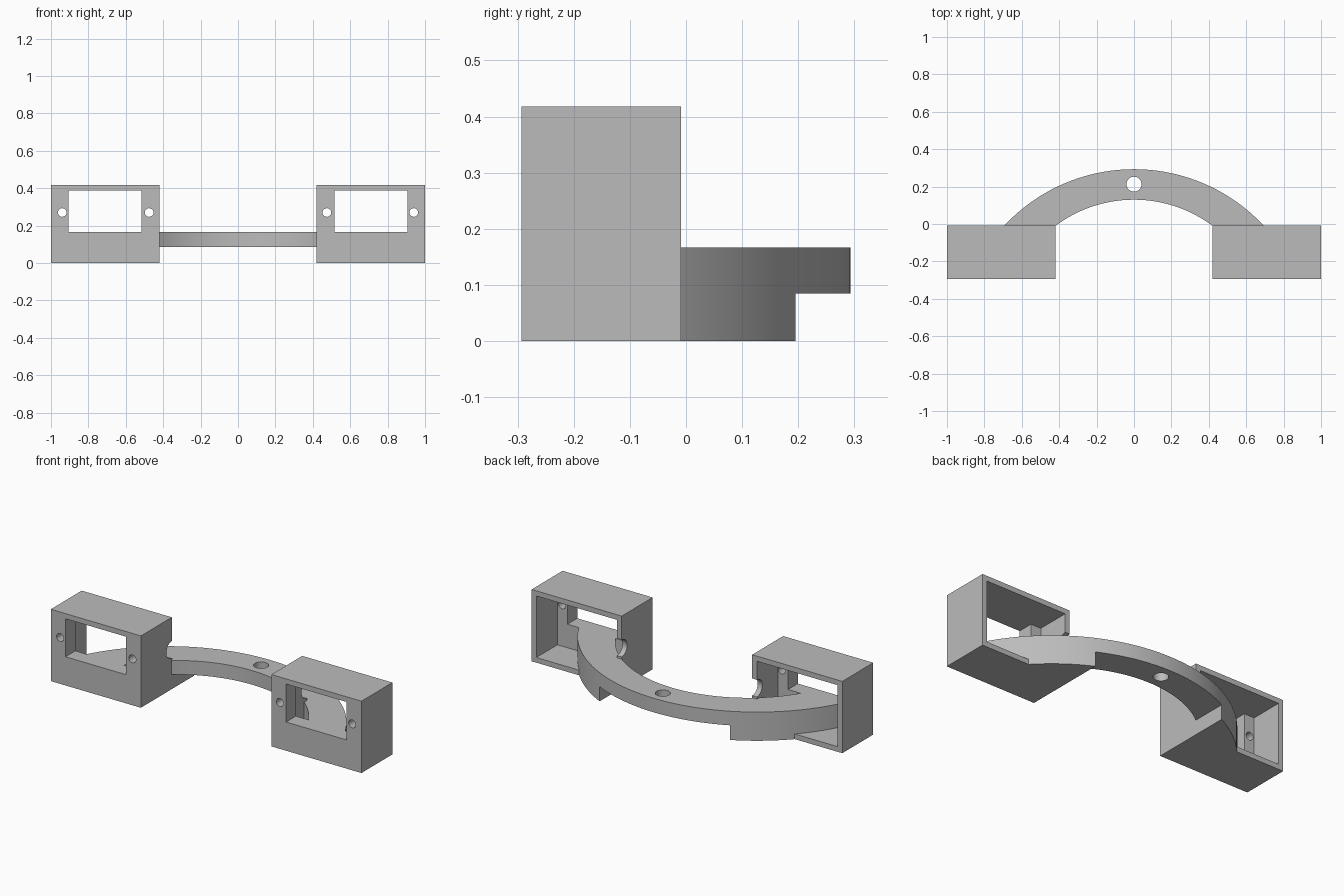
import bpy, bmesh, math
from mathutils import Matrix

cube = bpy.data.objects.get("Cube")
if cube:
    bpy.data.objects.remove(cube, do_unlink=True)

grey = bpy.data.materials.new("plain grey")
grey.use_nodes = True
colour = (0.5, 0.5, 0.5, 1)
grey.diffuse_color = colour
grey.node_tree.nodes["Principled BSDF"].inputs["Base Color"].default_value = colour


def add_object(name, bm):
    bmesh.ops.recalc_face_normals(bm, faces=bm.faces)
    mesh = bpy.data.meshes.new(name)
    bm.to_mesh(mesh)
    bm.free()
    mesh.materials.append(grey)
    obj = bpy.data.objects.new(name, mesh)
    bpy.context.collection.objects.link(obj)
    return obj


def box(name, low, high):
    bm = bmesh.new()
    bmesh.ops.create_cube(bm, size=1)
    for v in bm.verts:
        v.co = [lo + (c + 0.5) * (hi - lo) for c, lo, hi in zip(v.co, low, high)]
    return add_object(name, bm)


def rod(name, centre, radius, length, axis):
    turn = {"X": Matrix.Rotation(math.pi / 2, 4, "Y"),
            "Y": Matrix.Rotation(math.pi / 2, 4, "X"),
            "Z": Matrix.Identity(4)}[axis]
    bm = bmesh.new()
    bmesh.ops.create_cone(bm, cap_ends=True, segments=32, radius1=radius, radius2=radius,
                          depth=length, matrix=Matrix.Translation(centre) @ turn)
    return add_object(name, bm)


def apply_modifiers(obj):
    bpy.ops.object.select_all(action="DESELECT")
    bpy.context.view_layer.objects.active = obj
    obj.select_set(True)
    for mod in list(obj.modifiers):
        bpy.ops.object.modifier_apply(modifier=mod.name)


def cut(obj, cutters):
    for cutter in cutters:
        mod = obj.modifiers.new("cut", "BOOLEAN")
        mod.operation = "DIFFERENCE"
        mod.solver = "EXACT"
        mod.object = cutter
    apply_modifiers(obj)
    for cutter in cutters:
        bpy.data.objects.remove(cutter, do_unlink=True)


def arc_points(radius, centre_y, end_y, steps=48):
    # arc from right to left, symmetric about x = 0
    half = math.acos((end_y - centre_y) / radius)
    angles = [half * (1 - 2 * i / steps) for i in range(steps + 1)]
    return [(radius * math.sin(a), centre_y + radius * math.cos(a)) for a in angles]


FRONT, BACK, HEIGHT, WALL = -0.293, -0.009, 0.418, 0.03
INNER, OUTER, SILL = 0.42, 1.0, 0.167
POST_BACK = FRONT + 0.09

# Open-backed housings with a thick front wall, window and screw holes
housing = box("housings", (INNER, FRONT, 0), (OUTER, BACK, HEIGHT))
cut(housing, [
    box("cavity", (INNER + WALL, POST_BACK, WALL), (OUTER - WALL, 0.1, HEIGHT - WALL)),
    box("window", (0.515, -0.4, SILL), (0.905, -0.15, HEIGHT - WALL)),
    rod("inner_screw", (0.475, -0.25, 0.27), 0.023, 0.3, "Y"),
    rod("outer_screw", (0.94, -0.25, 0.27), 0.023, 0.3, "Y"),
    # cable notch in the inner side wall
    rod("cable_notch", (INNER, BACK, 0.23), 0.05, 0.15, "X"),
])
mirror = housing.modifiers.new("mirror", "MIRROR")
mirror.use_axis[0] = True
apply_modifiers(housing)

# Curved bridge running into both housings
outline = arc_points(0.948, -0.655, -0.21) + arc_points(0.70, -0.57, -0.21)[::-1]
bm = bmesh.new()
face = bm.faces.new([bm.verts.new((x, y, 0)) for x, y in outline])
top = bmesh.ops.extrude_face_region(bm, geom=[face])
bmesh.ops.translate(bm, vec=(0, 0, SILL),
                    verts=[g for g in top["geom"] if isinstance(g, bmesh.types.BMVert)])
bridge = add_object("curved_bridge", bm)
cut(bridge, [
    box("underside", (-INNER, -0.5, -0.1), (INNER, 0.5, 0.085)),
    rod("centre_hole", (0, 0.213, 0.1), 0.04, 0.4, "Z"),
])

# Smooth the round surfaces, keep the corners crisp
for obj in (housing, bridge):
    bpy.ops.object.select_all(action="DESELECT")
    bpy.context.view_layer.objects.active = obj
    obj.select_set(True)
    bpy.ops.object.shade_smooth_by_angle(angle=math.radians(30))
